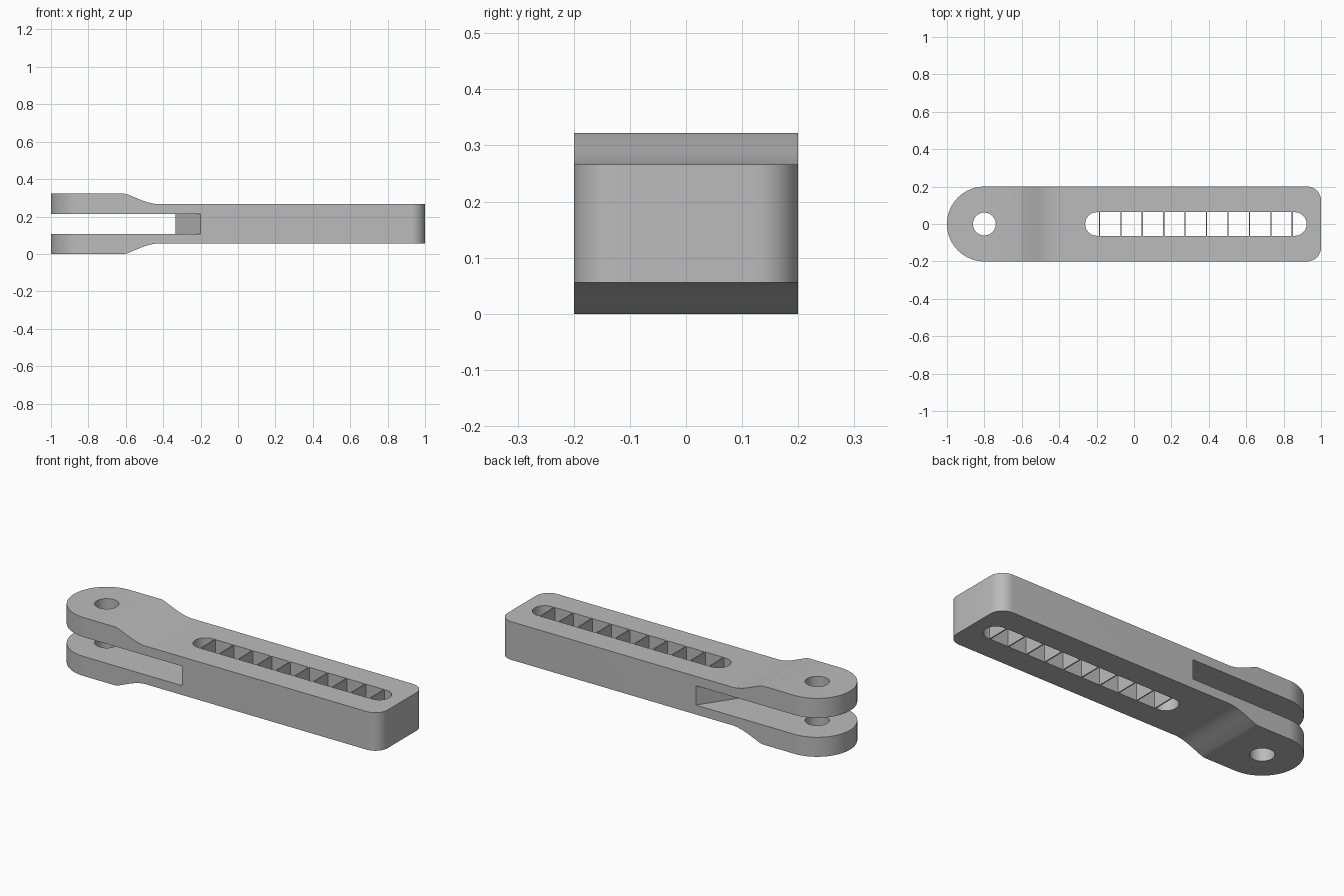
import bpy
import bmesh
import math
from mathutils import Vector

if "Cube" in bpy.data.objects:
    bpy.data.objects.remove(bpy.data.objects["Cube"], do_unlink=True)

# Proportions
HEIGHT = 0.322
MID = HEIGHT / 2
HALF_WIDTH = 0.2
BAR_HALF = 0.105       # half thickness of the slim bar
GAP_HALF = 0.0535      # half height of the fork gap
PIN_X = -0.8
SLOT_R = 0.063
SLOT_X = (-0.198, 0.86)

grey = bpy.data.materials.new("grey plastic")
grey.use_nodes = True
colour = (0.5, 0.5, 0.5, 1)
grey.diffuse_color = colour
grey.node_tree.nodes["Principled BSDF"].inputs["Base Color"].default_value = colour


def arc(cx, cy, r, start, end, steps):
    """Points on an arc, angles in degrees."""
    angles = [math.radians(start + (end - start) * i / steps) for i in range(steps + 1)]
    return [(cx + r * math.cos(a), cy + r * math.sin(a)) for a in angles]


def prism(name, points, low, high, upright=False):
    """Extrude an outline along z, or a side profile along y when upright."""
    bm = bmesh.new()
    if upright:
        verts = [bm.verts.new((a, low, b)) for a, b in points]
        shift = Vector((0, high - low, 0))
    else:
        verts = [bm.verts.new((a, b, low)) for a, b in points]
        shift = Vector((0, 0, high - low))
    face = bm.faces.new(verts)
    new = bmesh.ops.extrude_face_region(bm, geom=[face])["geom"]
    bmesh.ops.translate(bm, vec=shift, verts=[v for v in new if isinstance(v, bmesh.types.BMVert)])
    bmesh.ops.recalc_face_normals(bm, faces=bm.faces)
    mesh = bpy.data.meshes.new(name)
    bm.to_mesh(mesh)
    bm.free()
    mesh.materials.append(grey)
    obj = bpy.data.objects.new(name, mesh)
    bpy.context.collection.objects.link(obj)
    return obj


def combine(target, cutter, operation):
    """Apply a boolean and discard the cutter."""
    bpy.context.view_layer.objects.active = target
    mod = target.modifiers.new("shape", 'BOOLEAN')
    mod.operation = operation
    mod.solver = 'EXACT'
    mod.object = cutter
    bpy.ops.object.modifier_apply(modifier=mod.name)
    bpy.data.objects.remove(cutter, do_unlink=True)


# Arm body: plan outline with one round end and one soft square end
corner = 0.075
outline = (arc(1 - corner, -HALF_WIDTH + corner, corner, -90, 0, 10)
           + arc(1 - corner, HALF_WIDTH - corner, corner, 0, 90, 10)
           + arc(PIN_X, 0, HALF_WIDTH, 90, 270, 40))
arm = prism("arm_body", outline, -0.1, HEIGHT + 0.1)

# Side profile: thick fork end easing into the slim bar, mirrored top to bottom
upper = [(-1.1, MID), (-0.607, MID), (-0.59, MID - 0.004), (-0.53, MID - 0.029),
         (-0.505, MID - 0.039), (-0.48, MID - 0.047), (-0.455, MID - 0.053),
         (-0.43, BAR_HALF), (1.1, BAR_HALF)]
profile = [(x, MID + h) for x, h in upper] + [(x, MID - h) for x, h in reversed(upper)]
combine(arm, prism("side_profile", profile, -0.3, 0.3, upright=True), 'INTERSECT')

# Fork gap ending in a pointed wedge
tip, root = -0.335, -0.2
slope = (root - tip) / HALF_WIDTH
edge = 0.3
gap = [(-1.2, -edge), (tip + slope * edge, -edge), (tip, 0),
       (tip + slope * edge, edge), (-1.2, edge)]
combine(arm, prism("fork_gap", gap, MID - GAP_HALF, MID + GAP_HALF), 'DIFFERENCE')

# Pin hole
hole = arc(PIN_X, 0, 0.061, 0, 360, 40)[:-1]
combine(arm, prism("pin_hole", hole, -0.1, HEIGHT + 0.1), 'DIFFERENCE')

# Long slot through the bar
slot = arc(SLOT_X[1], 0, SLOT_R, -90, 90, 20) + arc(SLOT_X[0], 0, SLOT_R, 90, 270, 20)
combine(arm, prism("long_slot", slot, -0.1, HEIGHT + 0.1), 'DIFFERENCE')

bpy.ops.object.select_all(action='DESELECT')
arm.select_set(True)
bpy.context.view_layer.objects.active = arm
bpy.ops.object.shade_smooth_by_angle(angle=math.radians(25))

# Thin ribs dividing the slot
for i in range(10):
    x = -0.185 + i * 0.1146
    t = 0.003
    plate = [(x - t, -SLOT_R), (x + t, -SLOT_R), (x + t, SLOT_R), (x - t, SLOT_R)]
    prism(f"slot_rib_{i + 1}", plate, MID - BAR_HALF, MID + BAR_HALF)
